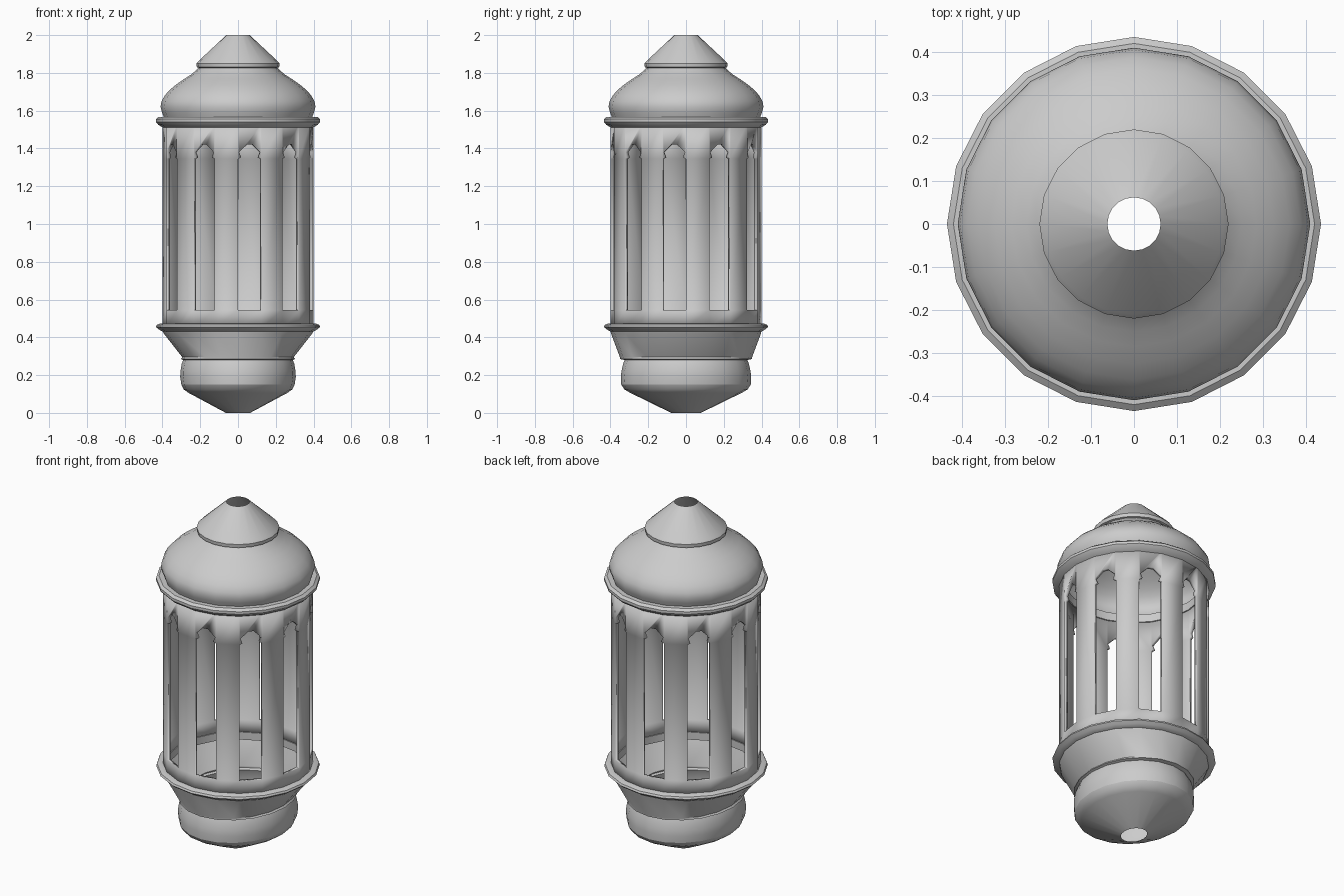
import bpy, bmesh, math

if "Cube" in bpy.data.objects:
    bpy.data.objects.remove(bpy.data.objects["Cube"])

N = 20
STEP = 2 * math.pi / N


def finish(bm, name, angle=35):
    bmesh.ops.remove_doubles(bm, verts=bm.verts, dist=1e-5)
    bmesh.ops.recalc_face_normals(bm, faces=bm.faces)
    me = bpy.data.meshes.new(name)
    bm.to_mesh(me)
    bm.free()
    ob = bpy.data.objects.new(name, me)
    bpy.context.collection.objects.link(ob)
    bpy.ops.object.select_all(action='DESELECT')
    ob.select_set(True)
    bpy.context.view_layer.objects.active = ob
    bpy.ops.object.shade_smooth_by_angle(angle=math.radians(angle))
    return ob


def lathe(name, profile, closed=False):
    """Profile points are (x radius, y radius, z), or (radius, z) when round."""
    bm = bmesh.new()
    rings = []
    for p in profile:
        rx, ry, z = p if len(p) == 3 else (p[0], p[0], p[1])
        rings.append([bm.verts.new((rx * math.cos(i * STEP), ry * math.sin(i * STEP), z))
                      for i in range(N)])
    pairs = list(zip(rings, rings[1:]))
    if closed:
        pairs.append((rings[-1], rings[0]))
    for a, b in pairs:
        for i in range(N):
            j = (i + 1) % N
            bm.faces.new((a[i], a[j], b[j], b[i]))
    return finish(bm, name)


# Slotted wall: alternate facets are open, each with a small pointed arch
R, Z0, Z1, Z2, Z3 = 0.40, 0.45, 0.545, 1.345, 1.53
ARCH = [(0, Z2), (0.14, 1.352), (0.05, 1.38), (0.38, 1.42),
        (0.62, 1.42), (0.95, 1.38), (0.86, 1.352), (1, Z2)]
bm = bmesh.new()
for k in range(N):
    a, b = k * STEP, (k + 1) * STEP

    def panel(pts):
        bm.faces.new([bm.verts.new((
            R * (math.cos(a) * (1 - u) + math.cos(b) * u),
            R * (math.sin(a) * (1 - u) + math.sin(b) * u), z)) for u, z in pts])

    panel([(0, Z0), (1, Z0), (1, Z1), (0, Z1)])
    if k % 2:
        panel(ARCH + [(1, Z3), (0, Z3)])
    else:
        panel([(0, Z1), (1, Z1), (1, Z2), (0, Z2)])
        panel([(0, Z2), (1, Z2), (1, Z3), (0, Z3)])
wall = finish(bm, "slotted_wall", 15)
solid = wall.modifiers.new("thickness", 'SOLIDIFY')
solid.thickness = 0.02
solid.offset = -1

# Rims above and below the wall
lathe("upper_rim", [(0.375, 1.52), (0.40, 1.512), (0.422, 1.525), (0.435, 1.54),
                    (0.435, 1.555), (0.42, 1.567), (0.375, 1.567)], closed=True)
lathe("lower_rim", [(0.375, 0.43), (0.40, 0.43), (0.42, 0.442), (0.435, 0.455),
                    (0.43, 0.466), (0.41, 0.474), (0.375, 0.474)], closed=True)

# Dome and the truncated cone cap with its open top
lathe("dome", [(0.39, 1.56), (0.402, 1.59), (0.41, 1.62), (0.405, 1.65), (0.388, 1.68),
               (0.362, 1.71), (0.325, 1.74), (0.285, 1.768), (0.25, 1.79), (0.22, 1.815),
               (0.205, 1.83)])
lathe("cap", [(0.20, 1.825), (0.218, 1.83), (0.22, 1.85), (0.21, 1.862), (0.062, 2.0)])

# Tapered collar blending from round to oval
lathe("collar", [(0.40, 0.40, 0.435), (0.393, 0.397, 0.42), (0.295, 0.35, 0.295),
                 (0.303, 0.348, 0.285), (0.29, 0.325, 0.28)])

# Oval base cup and conical underside with a hole
lathe("base_cup", [(0.29, 0.325, 0.28), (0.298, 0.333, 0.26), (0.305, 0.342, 0.22),
                   (0.306, 0.345, 0.19), (0.30, 0.343, 0.15)])
lathe("base_cone", [(0.30, 0.343, 0.15), (0.288, 0.327, 0.125), (0.262, 0.295, 0.106),
                    (0.064, 0.078, 0.0)])
